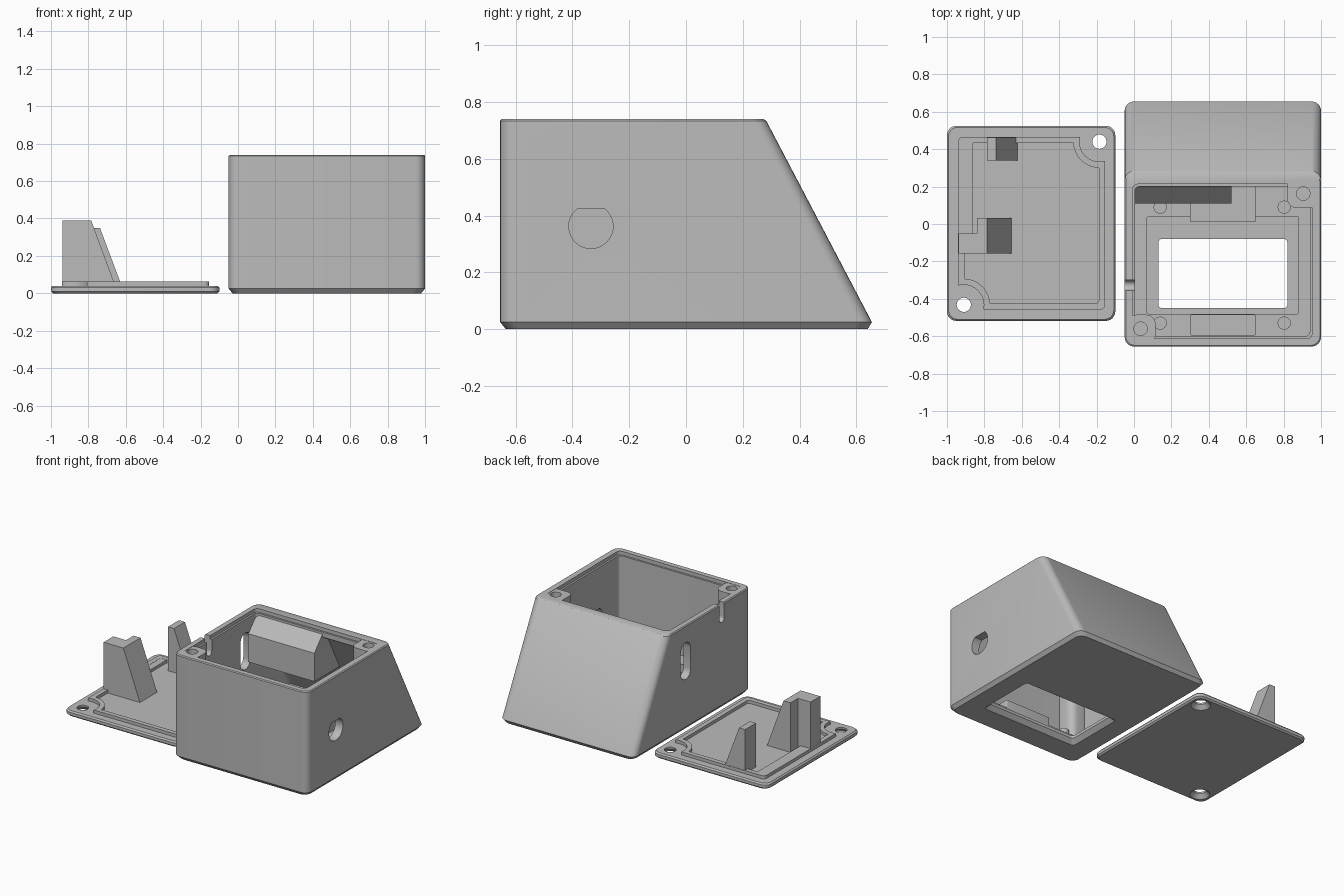
import bpy, bmesh, math

if "Cube" in bpy.data.objects:
    bpy.data.objects.remove(bpy.data.objects["Cube"])

grey = bpy.data.materials.new("plain_grey")
grey.diffuse_color = (0.5, 0.5, 0.5, 1)
grey.use_nodes = True
grey.node_tree.nodes["Principled BSDF"].inputs["Base Color"].default_value = grey.diffuse_color


def finish(name, bm):
    bmesh.ops.recalc_face_normals(bm, faces=bm.faces)
    me = bpy.data.meshes.new(name)
    bm.to_mesh(me)
    bm.free()
    me.materials.append(grey)
    ob = bpy.data.objects.new(name, me)
    bpy.context.collection.objects.link(ob)
    return ob


def skin(name, rings):
    """Join equal rings of points into a closed solid."""
    bm = bmesh.new()
    vs = [[bm.verts.new(p) for p in r] for r in rings]
    n = len(vs[0])
    for a, b in zip(vs, vs[1:]):
        for i in range(n):
            j = (i + 1) % n
            bm.faces.new((a[i], a[j], b[j], b[i]))
    bm.faces.new(vs[0])
    bm.faces.new(vs[-1])
    return finish(name, bm)


def rounded(x0, x1, y0, y1, r, z, seg=6):
    pts = []
    corners = ((x1 - r, y1 - r), (x0 + r, y1 - r), (x0 + r, y0 + r), (x1 - r, y0 + r))
    for k, (cx, cy) in enumerate(corners):
        for i in range(seg + 1):
            a = math.pi / 2 * (k + i / seg)
            pts.append((cx + r * math.cos(a), cy + r * math.sin(a), z))
    return pts


def slab(name, x0, x1, y0, y1, r, levels):
    """Rounded block; levels are (z, inset)."""
    return skin(name, [rounded(x0 + d, x1 - d, y0 + d, y1 - d, r, z) for z, d in levels])


def disc(name, x, y, levels, n=32):
    """Round solid; levels are (z, radius)."""
    return skin(name, [[(x + r * math.cos(2 * math.pi * i / n),
                         y + r * math.sin(2 * math.pi * i / n), z) for i in range(n)]
                       for z, r in levels])


def prism(name, pts, axis, a, b):
    """Extrude a yz profile along x, or an xz profile along y."""
    def place(t):
        return [(t, u, v) if axis == "x" else (u, t, v) for u, v in pts]
    return skin(name, [place(a), place(b)])


def combine(ob, other, op):
    m = ob.modifiers.new(op, "BOOLEAN")
    m.operation = op
    m.solver = "EXACT"
    m.object = other
    bpy.context.view_layer.objects.active = ob
    bpy.ops.object.modifier_apply(modifier=m.name)
    bpy.data.objects.remove(other, do_unlink=True)


def cut(ob, other):
    combine(ob, other, "DIFFERENCE")


def join(ob, other):
    combine(ob, other, "UNION")


def slot(y0, y1, z0, z1, seg=8):
    """Profile of an upright slot with round ends."""
    r, c = (y1 - y0) / 2, (y0 + y1) / 2
    up = [(c + r * math.cos(math.pi * i / seg), z1 - r + r * math.sin(math.pi * i / seg))
          for i in range(seg + 1)]
    low = [(c - r * math.cos(math.pi * i / seg), z0 + r - r * math.sin(math.pi * i / seg))
           for i in range(seg + 1)]
    return up + low


# Case shell: sloped back, chamfered base, rounded corners
def shell_ring(z, d, y1):
    return rounded(-0.05 + d, 1 - d, -0.655 + d, y1, 0.05, z)


case = skin("case", [shell_ring(0, 0.02, 0.64), shell_ring(0.025, 0, 0.655),
                     shell_ring(0.734, 0, 0.283), shell_ring(0.74, 0.006, 0.274)])

# Cavity and shallow seat for the lid
cut(case, skin("cavity", [rounded(0.005, 0.94, -0.6, y, 0.025, z)
                          for z, y in ((0.08, 0.56), (0.64, 0.265), (0.68, 0.2), (0.78, 0.2))]))
cut(case, slab("seat", -0.008, 0.953, -0.613, 0.213, 0.03, ((0.715, 0), (0.78, 0))))

# Corner screw pillars
join(case, slab("front_pillar", -0.035, 0.115, -0.64, -0.485, 0.05, ((0.05, 0), (0.738, 0))))
join(case, slab("back_pillar", 0.82, 0.985, 0.085, 0.26, 0.05, ((0.05, 0), (0.738, 0))))
for x, y in ((0.035, -0.56), (0.905, 0.163)):
    cut(case, disc("screw_hole", x, y, ((0.45, 0.036), (0.78, 0.036))))

# Display recess and bevelled window in the floor
cut(case, slab("recess", 0.07, 0.88, -0.48, 0.04, 0.008, ((0.05, 0), (0.2, 0))))
cut(case, slab("window", 0.13, 0.82, -0.45, -0.08, 0.02,
               ((-0.01, -0.035), (0.03, 0), (0.2, 0))))

# Side openings: flat-topped round hole, cable slot, open notch
R = 0.078
start = math.radians(128)
d_hole = [(-0.335 + R * math.cos(start + math.radians(284) * i / 28),
           0.362 + R * math.sin(start + math.radians(284) * i / 28)) for i in range(29)]
cut(case, prism("socket_hole", d_hole, "x", 0.9, 1.1))
cut(case, prism("cable_slot", slot(0.02, 0.13, 0.36, 0.62), "x", -0.1, 0.04))
cut(case, prism("rim_notch", slot(-0.355, -0.3, 0.61, 0.85), "x", -0.1, 0.04))

# Block on the inside of the sloped wall
join(case, prism("inner_block", [(0.22, 0.7), (0.2, 0.7), (0.11, 0.6), (0.11, 0.4),
                                 (0.42, 0.4), (0.29, 0.65)], "x", 0.0, 0.52))

# Display clips and pegs on the floor
for y0, y1 in ((0.01, 0.2), (-0.595, -0.485)):
    join(case, slab("display_clip", 0.3, 0.65, y0, y1, 0.006, ((0.06, 0), (0.14, 0))))
for x in (0.14, 0.803):
    for y in (0.09, -0.53):
        join(case, disc("display_peg", x, y, ((0.06, 0.035), (0.12, 0.035))))

# Lid plate with softened edges
lid = slab("lid", -1, -0.1, -0.518, 0.525, 0.05,
           ((0, 0.01), (0.01, 0), (0.03, 0), (0.04, 0.008)))
holes = ((-0.185, 0.44), (-0.91, -0.432))

# Raised lip curving around the screw holes
lip = slab("lip", -0.94, -0.155, -0.458, 0.465, 0.025, ((0.03, 0), (0.062, 0)))
inner = slab("lip_inner", -0.94, -0.155, -0.458, 0.465, 0.02, ((0.0, 0.033), (0.1, 0.033)))
for x, y in holes:
    cut(lip, disc("corner", x, y, ((-0.1, 0.107), (0.2, 0.107))))
    cut(inner, disc("corner", x, y, ((-0.1, 0.14), (0.2, 0.14))))
cut(lip, inner)
join(lid, lip)
join(lid, slab("lip_shelf", -0.93, -0.86, -0.052, 0.455, 0.005, ((0.03, 0), (0.061, 0))))

# Sloped support posts
def post(name, x0, x1, x2, top, y0, y1):
    join(lid, prism(name, [(x0, 0.03), (x0, top), (x1, top), (x2, 0.03)], "y", y0, y1))


post("tall_post", -0.939, -0.785, -0.652, 0.39, -0.158, -0.05)
post("tall_post_arm", -0.84, -0.785, -0.652, 0.39, -0.06, 0.033)
post("short_post", -0.785, -0.738, -0.618, 0.35, 0.34, 0.462)

# Countersunk lid holes
for x, y in holes:
    cut(lid, disc("countersink", x, y, ((-0.005, 0.068), (0.028, 0.038), (0.1, 0.038))))

# Smooth rounded parts, keep edges sharp
for ob in (case, lid):
    bpy.ops.object.select_all(action="DESELECT")
    ob.select_set(True)
    bpy.context.view_layer.objects.active = ob
    bpy.ops.object.shade_smooth_by_angle(angle=math.radians(30))
